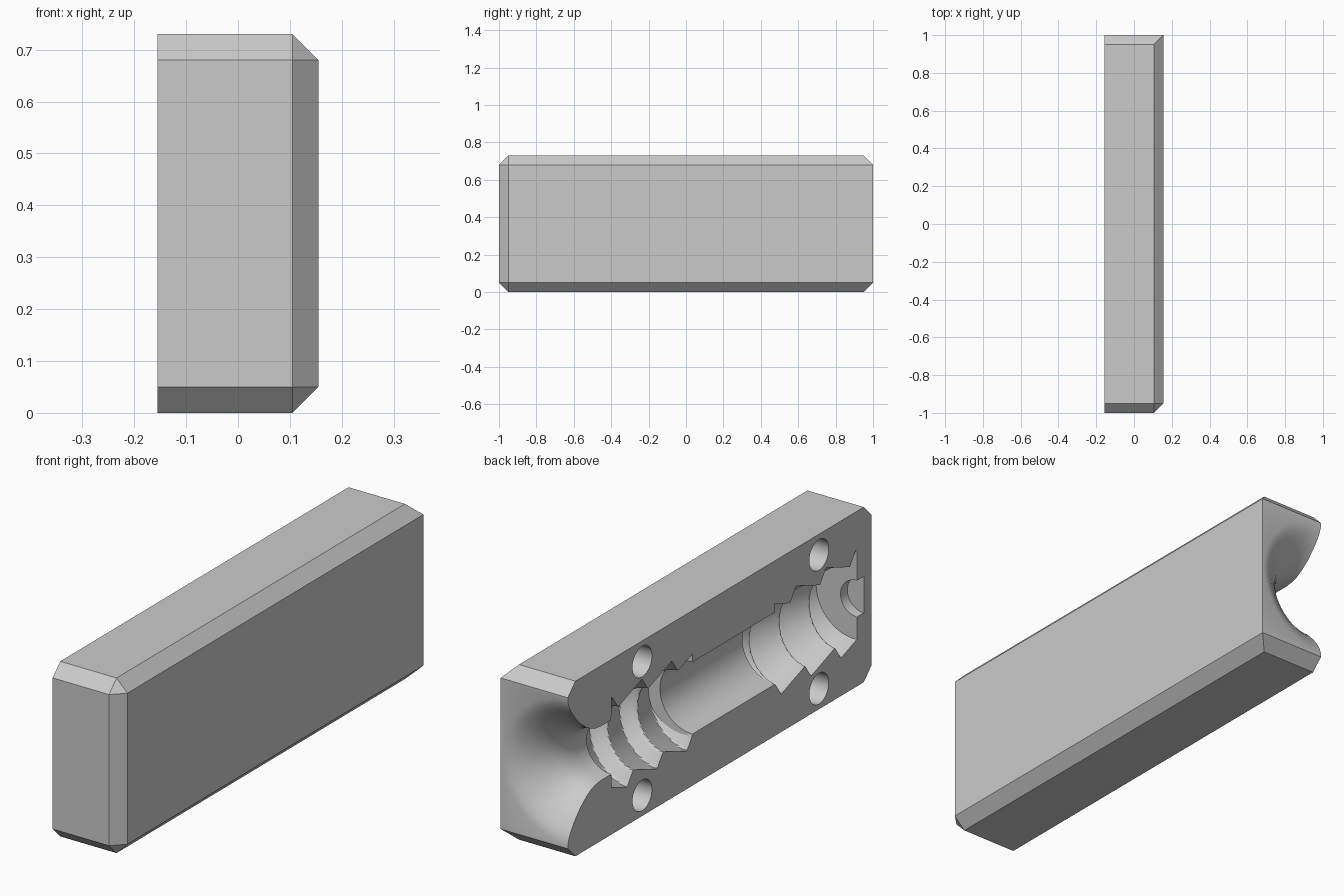
import bpy, bmesh, math
from mathutils import Matrix

if "Cube" in bpy.data.objects:
    bpy.data.objects.remove(bpy.data.objects["Cube"], do_unlink=True)

HALF_X, HEIGHT, CHAMFER = 0.155, 0.73, 0.05
AXIS_Z = HEIGHT / 2
PITCH, ROOT, CREST = 0.197, 0.15, 0.207
SEGMENTS = 96

grey = bpy.data.materials.new("matte grey")
grey.use_nodes = True
colour = (0.6, 0.6, 0.6, 1)
grey.diffuse_color = colour
grey.node_tree.nodes["Principled BSDF"].inputs["Base Color"].default_value = colour


def make_object(name, bm):
    bmesh.ops.recalc_face_normals(bm, faces=bm.faces)
    mesh = bpy.data.meshes.new(name)
    bm.to_mesh(mesh)
    bm.free()
    mesh.materials.append(grey)
    obj = bpy.data.objects.new(name, mesh)
    bpy.context.scene.collection.objects.link(obj)
    return obj


def make_block():
    """Block chamfered on its end, long outer and front outer edges."""
    bm = bmesh.new()
    bmesh.ops.create_cube(bm, size=1)
    bmesh.ops.scale(bm, vec=(2 * HALF_X, 2, HEIGHT), verts=bm.verts)
    bmesh.ops.translate(bm, vec=(0, 0, AXIS_Z), verts=bm.verts)
    edges = []
    for e in bm.edges:
        mid = (e.verts[0].co + e.verts[1].co) / 2
        end_edge = abs(mid.x) < 0.01
        outer_long = mid.x > 0.1 and abs(mid.y) < 0.01
        outer_front = mid.x > 0.1 and mid.y < -0.9 and abs(mid.z - AXIS_Z) < 0.01
        if end_edge or outer_long or outer_front:
            edges.append(e)
    bmesh.ops.bevel(bm, geom=edges, offset=CHAMFER, segments=1,
                    affect='EDGES', offset_type='OFFSET')
    return make_object("mould_half", bm)


def thread_radius(y, angle, crest_y, steep_sign):
    """Sawtooth helical thread; the steep flank faces along steep_sign."""
    crest = crest_y - PITCH * angle / math.tau
    u = (steep_sign * (y - crest) / PITCH) % 1.0
    steep = 0.2
    t = 1 - u / steep if u < steep else (u - steep) / (1 - steep)
    return ROOT + (CREST - ROOT) * t


def span(start, stop, step):
    count = max(1, round(abs(stop - start) / step))
    return [start + (stop - start) * i / count for i in range(count + 1)]


def make_cavity():
    """Cavity cutter: flared mouth, neck, two threads, plain bar, small tip."""
    mouth = [(1.05, 0.3), (1, 0.3), (0.993, 0.276), (0.98, 0.25), (0.95, 0.21),
             (0.917, 0.175), (0.88, 0.146), (0.85, 0.129), (0.82, 0.118),
             (0.78, 0.113), (0.714, 0.113)]
    rings = [(y, lambda a, r=r: r) for y, r in mouth]
    for y in span(0.713, 0.18, 0.0066):
        rings.append((y, lambda a, y=y: thread_radius(y, a, 0.56, -1)))
    rings += [(y, lambda a: ROOT) for y in (0.179, -0.364)]
    for y in span(-0.365, -0.904, 0.0066):
        rings.append((y, lambda a, y=y: thread_radius(y, a, -0.455, 1)))
    rings += [(y, lambda a: 0.076) for y in (-0.905, -0.95)]

    bm = bmesh.new()
    loops = []
    for y, radius in rings:
        loop = []
        for i in range(SEGMENTS):
            a = math.tau * (i + 0.5) / SEGMENTS
            r = radius(a)
            loop.append(bm.verts.new((-HALF_X + r * math.cos(a), y,
                                      AXIS_Z + r * math.sin(a))))
        loops.append(loop)
    for a, b in zip(loops, loops[1:]):
        for i in range(SEGMENTS):
            j = (i + 1) % SEGMENTS
            bm.faces.new((a[i], a[j], b[j], b[i]))
    bm.faces.new(loops[0])
    bm.faces.new(loops[-1])
    return make_object("cavity_cutter", bm)


def make_pin_holes():
    """Four blind locating holes in the parting face."""
    bm = bmesh.new()
    turn = Matrix.Rotation(math.pi / 2, 4, 'Y')
    for y in (0.51, -0.655):
        for side in (-1, 1):
            place = Matrix.Translation((-HALF_X, y, AXIS_Z + side * 0.279))
            bmesh.ops.create_cone(bm, cap_ends=True, segments=48, radius1=0.064,
                                  radius2=0.064, depth=0.3, matrix=place @ turn)
    return make_object("pin_hole_cutter", bm)


def cut(target, cutter):
    mod = target.modifiers.new("cut", 'BOOLEAN')
    mod.operation = 'DIFFERENCE'
    mod.solver = 'EXACT'
    mod.object = cutter
    bpy.context.view_layer.objects.active = target
    bpy.ops.object.modifier_apply(modifier=mod.name)
    bpy.data.objects.remove(cutter, do_unlink=True)


block = make_block()
cut(block, make_cavity())
cut(block, make_pin_holes())

bpy.ops.object.select_all(action='DESELECT')
block.select_set(True)
bpy.context.view_layer.objects.active = block
bpy.ops.object.shade_smooth_by_angle(angle=math.radians(30))
